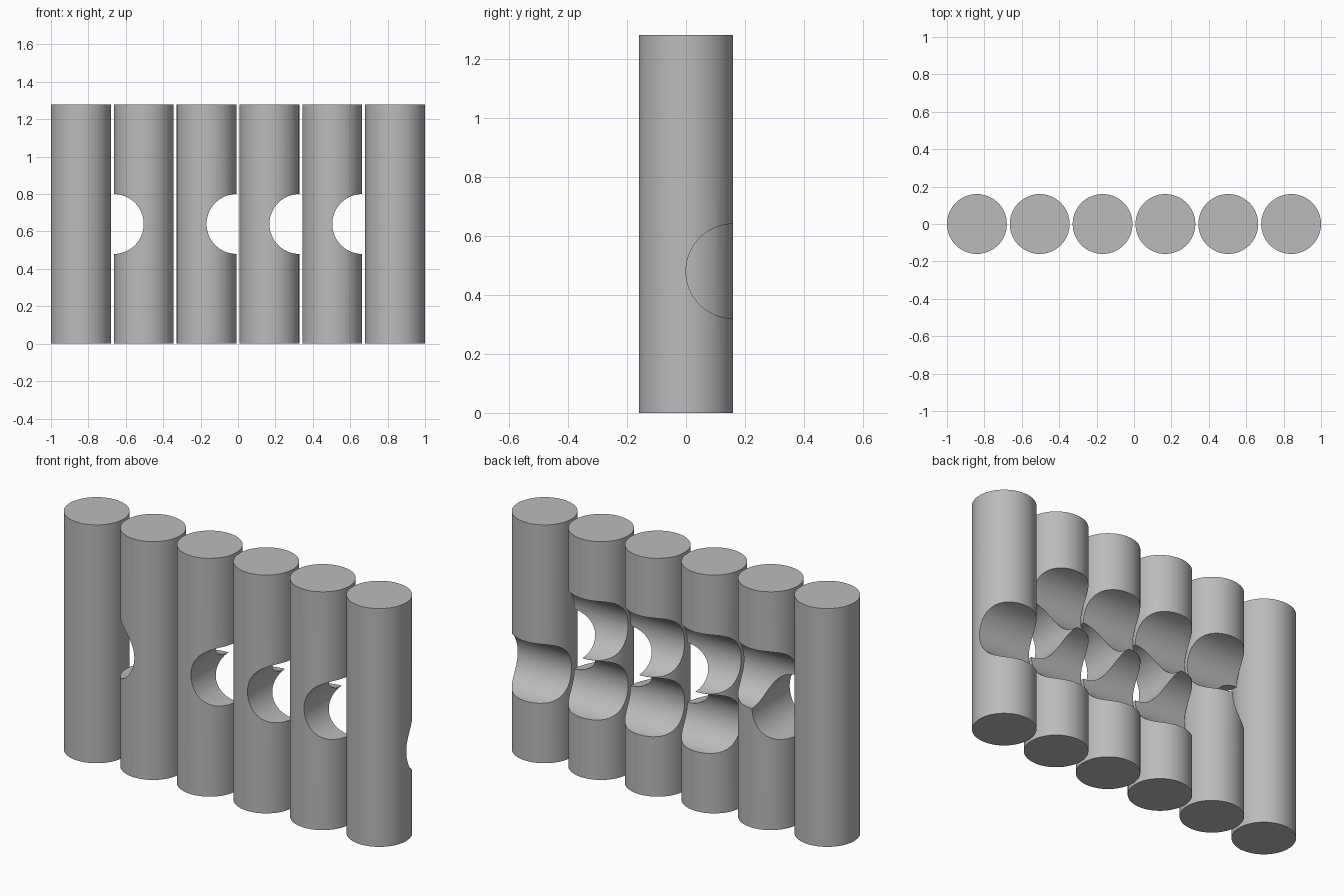
import bpy
from math import pi, radians

if "Cube" in bpy.data.objects:
    bpy.data.objects.remove(bpy.data.objects["Cube"], do_unlink=True)

RADIUS, HEIGHT, PITCH = 0.16, 1.28, 0.336
MID, LOW, HIGH = HEIGHT / 2, HEIGHT / 2 - RADIUS, HEIGHT / 2 + RADIUS

grey = bpy.data.materials.new("plain grey")
grey.use_nodes = True
colour = (0.5, 0.5, 0.5, 1)
grey.diffuse_color = colour
grey.node_tree.nodes["Principled BSDF"].inputs["Base Color"].default_value = colour


def cylinder(name, location, depth, rotation=(0, 0, 0)):
    bpy.ops.mesh.primitive_cylinder_add(vertices=64, radius=RADIUS, depth=depth,
                                        location=location, rotation=rotation)
    obj = bpy.context.object
    obj.name = name
    obj.data.materials.append(grey)
    return obj


def cut(rod, cutter):
    cutter.hide_render = True
    mod = rod.modifiers.new("notch", "BOOLEAN")
    mod.operation, mod.solver, mod.object = "DIFFERENCE", "EXACT", cutter
    bpy.context.view_layer.objects.active = rod
    bpy.ops.object.modifier_apply(modifier=mod.name)
    bpy.data.objects.remove(cutter, do_unlink=True)


# Each rod: heights of the grooves across its back, side of its through notch
rods = [
    ("plain_rod", [], 0),
    ("left_notched_rod", [HIGH], -1),
    ("double_groove_rod_a", [LOW, HIGH], 1),
    ("double_groove_rod_b", [LOW, HIGH], 1),
    ("double_groove_rod_c", [LOW, HIGH], 1),
    ("single_groove_rod", [LOW], 0),
]

for i, (name, grooves, side) in enumerate(rods):
    x = (i - 2.5) * PITCH
    rod = cylinder(name, (x, 0, MID), HEIGHT)
    # Round grooves running sideways over the back
    for z in grooves:
        cut(rod, cylinder("groove_cutter", (x, RADIUS, z), 0.6, (0, pi / 2, 0)))
    # Round notch running front to back through one edge
    if side:
        cut(rod, cylinder("notch_cutter", (x + side * RADIUS, 0, MID), 0.6, (pi / 2, 0, 0)))
    bpy.ops.object.select_all(action="DESELECT")
    rod.select_set(True)
    bpy.context.view_layer.objects.active = rod
    bpy.ops.object.shade_smooth_by_angle(angle=radians(30))
